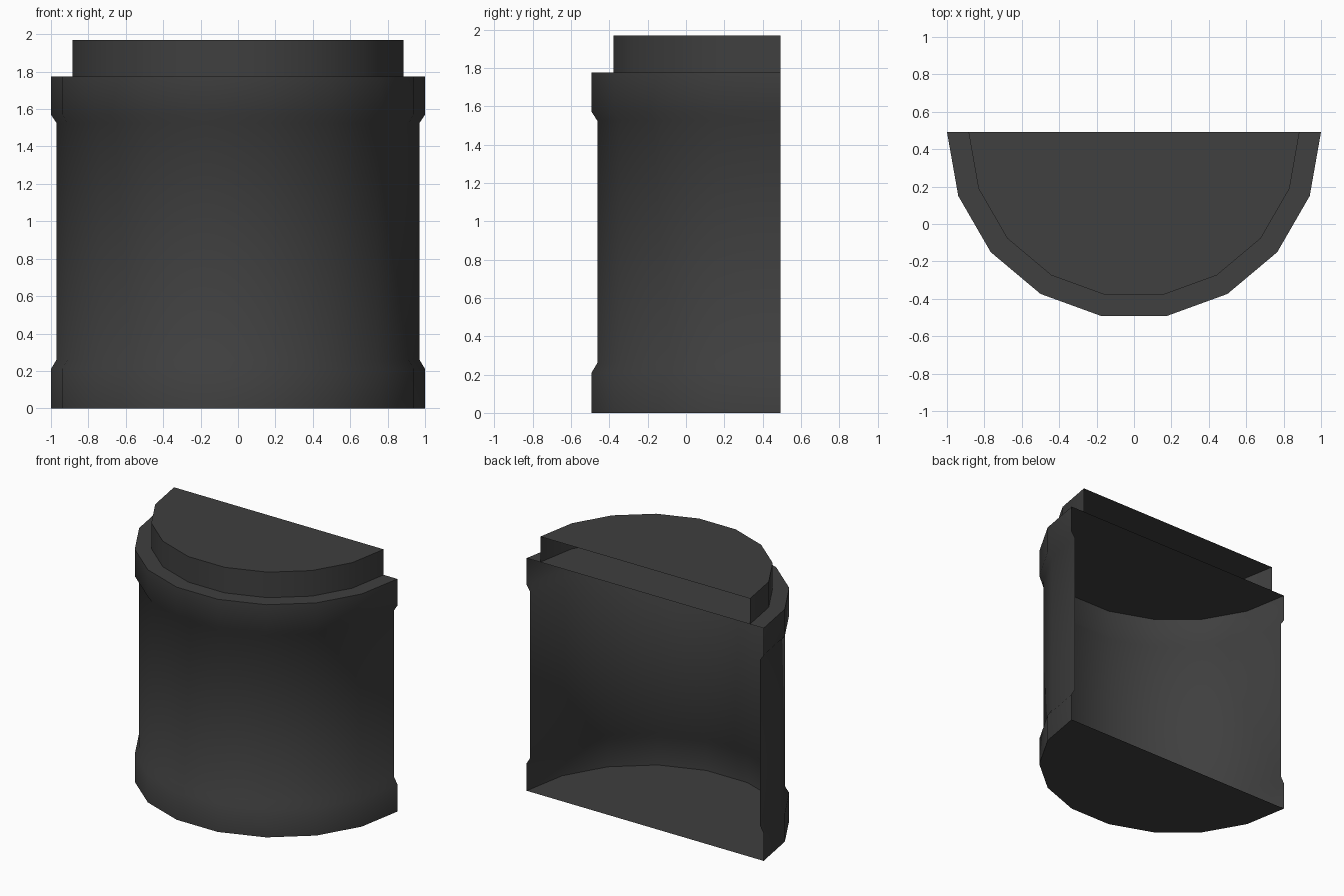
import bpy, bmesh, math

if "Cube" in bpy.data.objects:
    bpy.data.objects.remove(bpy.data.objects["Cube"], do_unlink=True)

BACK = math.cos(math.radians(10)) / 2   # y of the open back edge

charcoal = bpy.data.materials.new("charcoal")
charcoal.use_nodes = True
colour = (0.05, 0.05, 0.05, 1)
charcoal.diffuse_color = colour
charcoal.node_tree.nodes["Principled BSDF"].inputs["Base Color"].default_value = colour


def arc(bm, radius, z):
    """Half of an 18-sided ring, bulging to the front."""
    angles = [-90] + list(range(-70, 71, 20)) + [90]
    return [bm.verts.new((radius * math.sin(math.radians(a)),
                          BACK - radius * math.cos(math.radians(a)), z))
            for a in angles]


def finish(bm, name):
    mesh = bpy.data.meshes.new(name)
    bm.to_mesh(mesh)
    bm.free()
    mesh.materials.append(charcoal)
    obj = bpy.data.objects.new(name, mesh)
    bpy.context.collection.objects.link(obj)
    return obj


def wall(name, profile):
    """Curved sheet lofted through (radius, height) pairs."""
    bm = bmesh.new()
    rings = [arc(bm, r, z) for r, z in profile]
    for low, high in zip(rings, rings[1:]):
        for i in range(len(low) - 1):
            bm.faces.new((low[i], low[i + 1], high[i + 1], high[i]))
    obj = finish(bm, name)
    bpy.ops.object.select_all(action='DESELECT')
    obj.select_set(True)
    bpy.context.view_layer.objects.active = obj
    bpy.ops.object.shade_smooth_by_angle(angle=math.radians(45))


def plate(name, radius, z, facing_up=True):
    """Flat half disc."""
    bm = bmesh.new()
    face = bm.faces.new(arc(bm, radius, z))
    face.normal_update()
    if (face.normal.z > 0) != facing_up:
        face.normal_flip()
    finish(bm, name)


# Body with thicker bands at the foot and shoulder, open at the back
wall("body_wall", [(1, 0), (1, 0.21), (0.97, 0.26),
                   (0.97, 1.525), (1, 1.57), (1, 1.775)])
plate("floor", 1, 0, facing_up=False)
plate("shoulder_plate", 1, 1.775)

# Raised step on top
wall("top_step_wall", [(0.885, 1.775), (0.885, 1.97)])
plate("top_plate", 0.885, 1.97)
